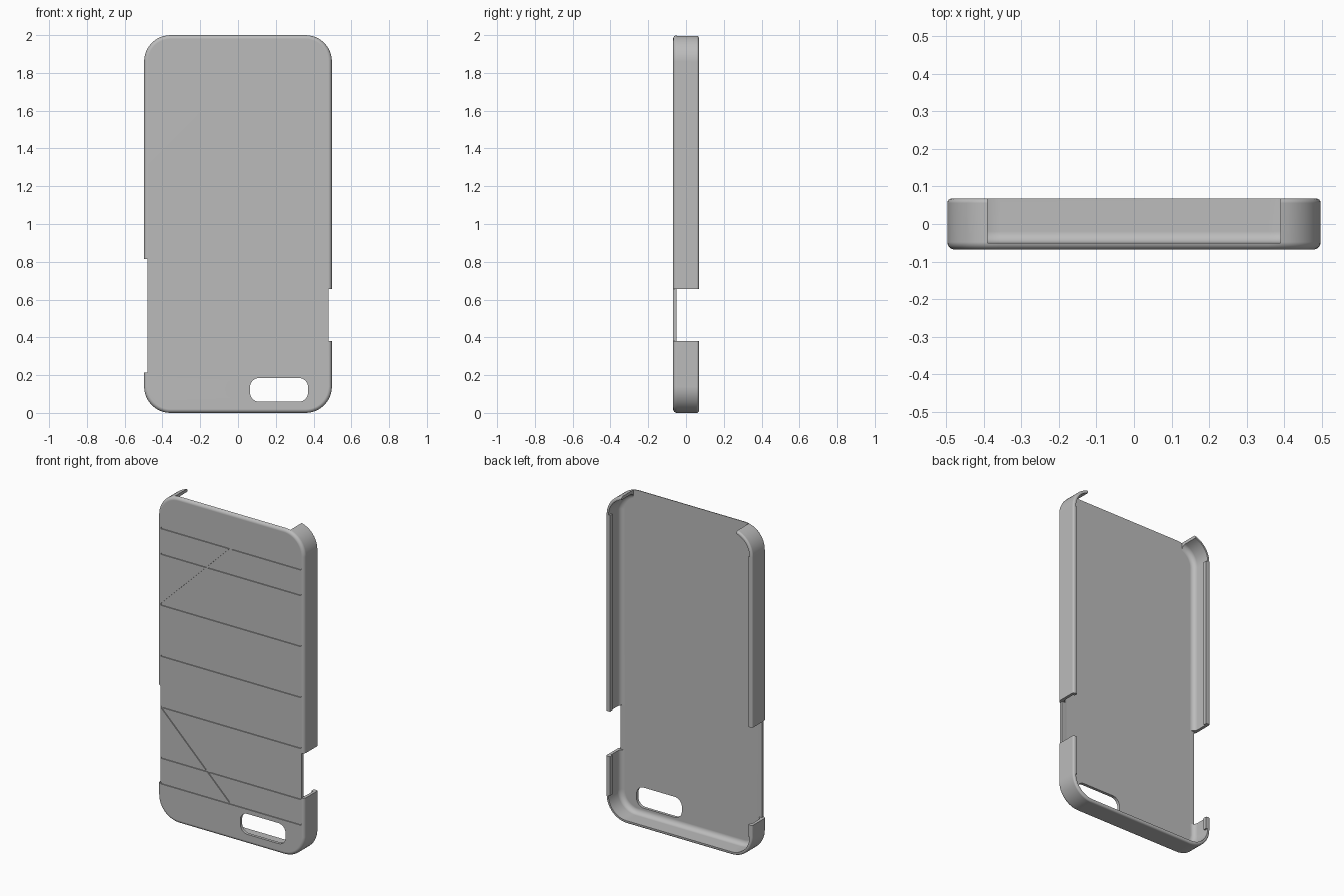
import bpy, bmesh, math
from mathutils import Matrix

cube = bpy.data.objects.get("Cube")
if cube:
    bpy.data.objects.remove(cube, do_unlink=True)

HALF_W, DEPTH, RADIUS = 0.497, 0.068, 0.14
FLOOR, WALL = -0.05, 0.018

grey = bpy.data.materials.new("case_grey")
grey.use_nodes = True
colour = (0.5, 0.5, 0.5, 1)
grey.diffuse_color = colour
grey.node_tree.nodes["Principled BSDF"].inputs["Base Color"].default_value = colour


def make_object(name, bm):
    bmesh.ops.recalc_face_normals(bm, faces=bm.faces)
    mesh = bpy.data.meshes.new(name)
    bm.to_mesh(mesh)
    bm.free()
    mesh.materials.append(grey)
    obj = bpy.data.objects.new(name, mesh)
    bpy.context.collection.objects.link(obj)
    return obj


def rounded_rect(cx, cz, half_w, half_h, r, steps):
    points = []
    for i, (sx, sz) in enumerate([(1, 1), (-1, 1), (-1, -1), (1, -1)]):
        for k in range(steps + 1):
            a = (i + k / steps) * math.pi / 2
            points.append((cx + sx * (half_w - r) + r * math.cos(a),
                           cz + sz * (half_h - r) + r * math.sin(a)))
    return points


def loft(name, sections):
    """Skin (outline, y) sections and cap both ends."""
    bm = bmesh.new()
    rings = [[bm.verts.new((x, y, z)) for x, z in outline] for outline, y in sections]
    for a, b in zip(rings, rings[1:]):
        for i in range(len(a)):
            j = (i + 1) % len(a)
            bm.faces.new((a[i], a[j], b[j], b[i]))
    bm.faces.new(rings[0])
    bm.faces.new(rings[-1])
    return make_object(name, bm)


def box(name, x0, x1, y0, y1, z0, z1, tilt=0):
    bm = bmesh.new()
    centre = ((x0 + x1) / 2, (y0 + y1) / 2, (z0 + z1) / 2)
    size = Matrix.Diagonal((x1 - x0, y1 - y0, z1 - z0, 1))
    bmesh.ops.create_cube(bm, size=1, matrix=Matrix.Translation(centre)
                          @ Matrix.Rotation(tilt, 4, "Y") @ size)
    return make_object(name, bm)


def arc(cx, cy, r, start, end, steps=6):
    return [(cx + r * math.cos(math.radians(start + (end - start) * k / steps)),
             cy + r * math.sin(math.radians(start + (end - start) * k / steps)))
            for k in range(steps + 1)]


# Shell: outer skin, rim and hollow as one (inset, y) wall profile
profile = arc(0.02, 0.02 - DEPTH, 0.02, 270, 180)
profile += arc(0.012, DEPTH - 0.012, 0.012, 180, 90)
profile += [(WALL, DEPTH)]
profile += arc(WALL + 0.03, FLOOR + 0.03, 0.03, 180, 270)
case = loft("case_shell", [
    (rounded_rect(0, 1, HALF_W - d, 1 - d, RADIUS - d, 12), y) for d, y in profile])

# Openings: top edge, side notches and camera slot
cutters = [box("top_opening", -0.39, 0.39, FLOOR, 0.2, 1.8, 2.1)]
notches = {1: (0.38, 0.655), -1: (0.215, 0.815)}
for side, (z0, z1) in notches.items():
    for name, inner, y0 in (("notch", 0.40, FLOOR), ("notch_edge", 0.48, -0.2)):
        xs = sorted((side * inner, side * 0.6))
        cutters.append(box(name, *xs, y0, 0.2, z0, z1))
slot = rounded_rect(0.217, 0.122, 0.154, 0.063, 0.05, 8)
cutters.append(loft("camera_slot", [(slot, -0.2), (slot, 0)]))

# Shallow decorative grooves on the front
GROOVE, CUT_Y, END = 0.005, 0.006 - DEPTH, 0.476


def groove(xa, za, xb, zb):
    half = math.hypot(xb - xa, zb - za) / 2
    cx, cz = (xa + xb) / 2, (za + zb) / 2
    cutters.append(box("groove", cx - half, cx + half, -0.1, CUT_Y, cz - GROOVE,
                       cz + GROOVE, -math.atan2(zb - za, xb - xa)))


for offset in (-0.783, -0.626, -0.313, 0, 0.313, 0.626, 0.783):
    groove(-END, 1 + offset, END, 1 + offset)
for s in (1, -1):
    groove(-END, 1 + s * 0.313, 0, 1 + s * 0.783)

bpy.context.view_layer.objects.active = case
for cutter in cutters:
    mod = case.modifiers.new("cut", "BOOLEAN")
    mod.operation = "DIFFERENCE"
    mod.solver = "EXACT"
    mod.object = cutter
    bpy.ops.object.modifier_apply(modifier=mod.name)
    bpy.data.objects.remove(cutter, do_unlink=True)

# Retaining lips along the straight side walls
for side, (z0, z1) in notches.items():
    for low, high in ((RADIUS, z0), (z1, 2 - RADIUS)):
        xs = sorted((side * (HALF_W - WALL - 0.01), side * (HALF_W - WALL + 0.003)))
        box("side_lip", *xs, 0.045, DEPTH - 0.002, low, high)

# Smooth the rounded edges, keep the cuts crisp
bpy.ops.object.select_all(action="DESELECT")
case.select_set(True)
bpy.context.view_layer.objects.active = case
bpy.ops.object.shade_smooth_by_angle(angle=math.radians(30))
case.modifiers.new("flat_panels", "WEIGHTED_NORMAL").keep_sharp = True
